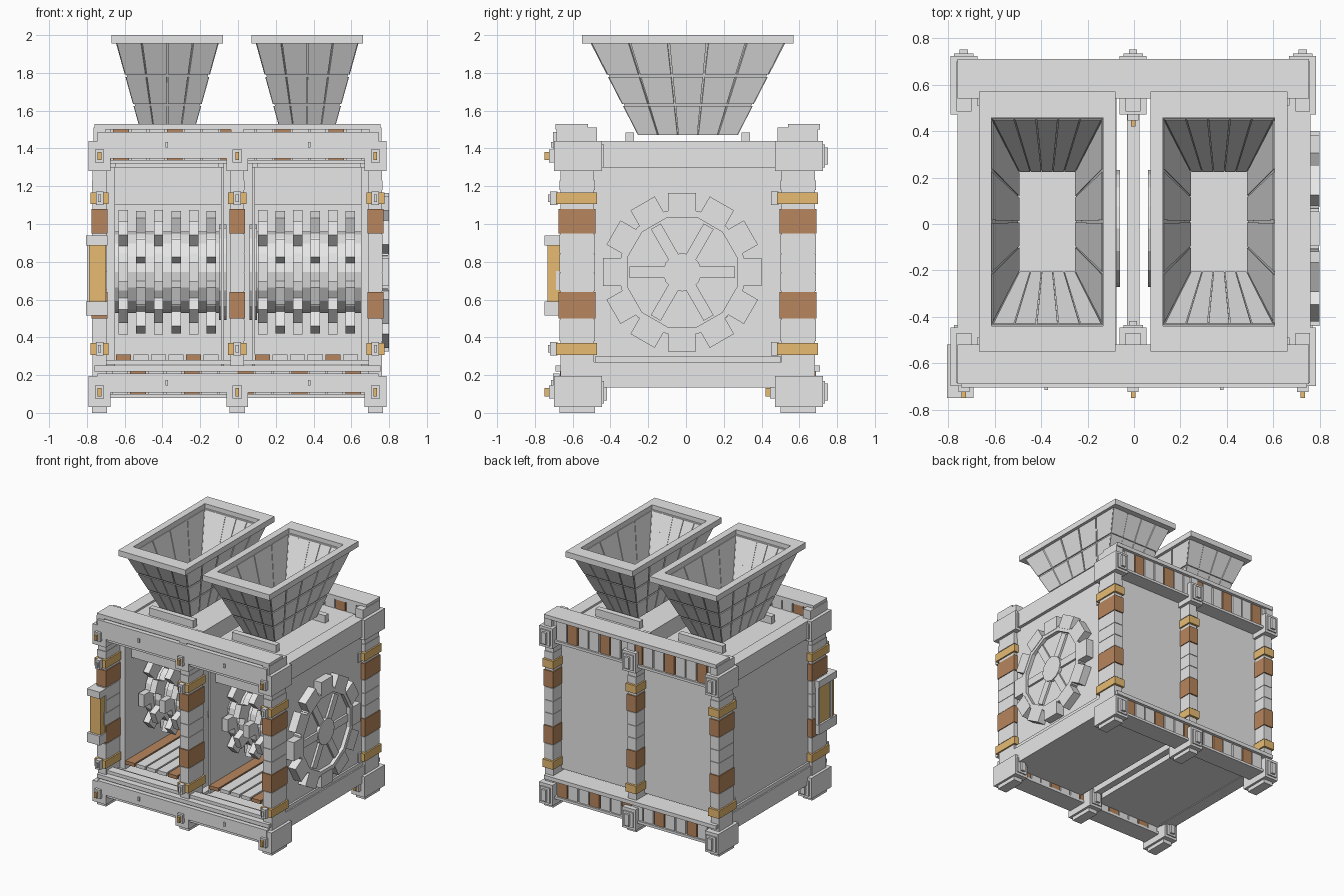
import bpy, bmesh, math
from mathutils import Matrix, Vector

if "Cube" in bpy.data.objects:
    bpy.data.objects.remove(bpy.data.objects["Cube"], do_unlink=True)


def material(name, rgb):
    mat = bpy.data.materials.new(name)
    mat.use_nodes = True
    color = (*rgb, 1)
    mat.diffuse_color = color
    mat.node_tree.nodes["Principled BSDF"].inputs["Base Color"].default_value = color
    return mat


GREY = material("light grey metal", (.8, .8, .8))
COPPER = material("copper", (.48, .24, .11))
GOLD = material("gold", (.8, .5, .17))
Y_CENTRE = .01


def finish(name, bm, mat):
    bmesh.ops.recalc_face_normals(bm, faces=bm.faces[:])
    mesh = bpy.data.meshes.new(name)
    bm.to_mesh(mesh)
    bm.free()
    mesh.materials.append(mat)
    obj = bpy.data.objects.new(name, mesh)
    bpy.context.collection.objects.link(obj)
    return obj


def add_block(bm, x, y, z):
    """Add an axis-aligned block spanning three (low, high) ranges."""
    centre = Vector([sum(r) / 2 for r in (x, y, z)])
    size = [abs(r[1] - r[0]) for r in (x, y, z)]
    bmesh.ops.create_cube(bm, size=1, matrix=Matrix.Translation(centre) @ Matrix.Diagonal((*size, 1)))


def block(name, mat, x, y, z, mirror_x=False, mirror_y=False):
    bm = bmesh.new()
    for sx in (1, -1) if mirror_x else (1,):
        for sy in (1, -1) if mirror_y else (1,):
            add_block(bm, [sx * v for v in x], [sy * v + Y_CENTRE for v in y], z)
    return finish(name, bm, mat)


def around(centre, half):
    return centre - half, centre + half


def wheel(name, x, segments, disc_radius=0, teeth=None, phase=0):
    """Wheel about the x axis; teeth is (root radius, tip radius, width)."""
    bm = bmesh.new()
    axle = Matrix.Translation((sum(x) / 2, -.02, .745))
    width = x[1] - x[0]
    if disc_radius:
        bmesh.ops.create_cone(bm, cap_ends=True, segments=segments * 2, radius1=disc_radius, radius2=disc_radius,
                              depth=width, matrix=axle @ Matrix.Rotation(math.pi / 2, 4, "Y"))
    if teeth:
        root, tip, tooth_width = teeth
        for i in range(segments):
            turn = Matrix.Rotation(math.tau * (i + phase) / segments, 4, "X")
            shift = Matrix.Translation((0, 0, (root + tip) / 2))
            size = Matrix.Diagonal((width, tooth_width, tip - root, 1))
            bmesh.ops.create_cube(bm, size=1, matrix=axle @ turn @ shift @ size)
    return finish(name, bm, GREY)


# Upright posts with feet, brackets, copper sleeves and gold clamps; the back set repeats the front one
for place, xc in (("left", .727), ("middle", -.004), ("right", -.733)):
    for row, shift in (("front", 0), ("back", 1.17)):
        def part(name, mat, half, y, z):
            block(f"{name}_{place}_{row}", mat, around(xc, half), [v + shift for v in y], z)

        depth = (-.68, -.492)
        part("post", GREY, .036, (-.674, -.498), (.18, 1.3))
        for low, high in ((.38, .495), (.645, .74), (.744, .84), (.844, .945), (1.18, 1.23)):
            part("post_segment", GREY, .039, depth, (low, high))
        for low, high in ((.5, .64), (.95, 1.08)):
            part("copper_sleeve", COPPER, .042, (-.684, -.488), (low, high))
        for low in (.307, 1.105):
            part("gold_clamp", GOLD, .048, (-.698, -.48), (low, low + .063))
            part("clamp_bolt", GREY, .02, (-.73, -.69), around(low + .032, .036))
            part("clamp_pin", GREY, .008, (-.74, -.73), around(low + .032, .02))
        part("foot", GREY, .058, (-.708, -.455), (.03, .195))
        part("foot_pad", GREY, .04, depth, (0, .03))
        part("top_bracket", GREY, .058, (-.708, -.455), (1.28, 1.44))
        part("beam_end", GREY, .032, (-.695, -.48), (1.44, 1.51))
        for mid in (.11, 1.36):
            part("bolt_plate", GREY, .024, (-.735, -.7), around(mid, .035))
            part("gold_stud", GOLD, .01, (-.76, -.73), around(mid, .022))
            part("rear_plate", GREY, .042, (-.46, -.445), around(mid, .06))
            part("rear_stud", GREY, .018, (-.45, -.428), around(mid, .045))

# Front and back beams, each with a row of grey and copper blocks between lips
pitch = .095
for level, low, high, first in (("bottom", .1, .22, -.625), ("top", 1.34, 1.5, -.715)):
    block(f"{level}_beam_core", GREY, (-.74, .74), (.545, .66), (low, high), mirror_y=True)
    block(f"{level}_beam_upper_lip", GREY, (-.76, .755), (.53, .7), (high, high + .03), mirror_y=True)
    block(f"{level}_beam_lower_lip", GREY, (-.75, .75), (.53, .69), (low - .02, low), mirror_y=True)
    block(f"{level}_front_plate", GREY, (-.745, .745), (-.68, -.715), (low + .008, high - .012))
    block(f"{level}_front_rivet", GREY, (.37, .385), (-.7, -.725), around((low + high) / 2, .015), mirror_x=True)
    for i in range(15):
        block(f"{level}_beam_block", COPPER if i % 3 == 1 else GREY, around(first + i * pitch, .042),
              (.535, .677), (low, high), mirror_y=True)
        if first + (i + 2) * pitch > .76:
            break
block("front_tray_rail", GREY, (-.75, .75), (-.59, -.66), (.255, .28))

# Side walls, side beams and the centre beam
block("side_wall", GREY, (.65, .735), (-.5, .5), (.2, 1.38), mirror_x=True)
block("side_upper_beam", GREY, (.66, .76), (-.5, .5), (1.3, 1.44), mirror_x=True)
block("side_lower_beam", GREY, (.66, .76), (-.5, .5), (.135, .27), mirror_x=True)
block("side_ledge", GREY, (.66, .75), (-.49, .49), (.27, .3), mirror_x=True)
block("centre_beam", GREY, (-.03, .024), (-.5, .5), (.14, .22))
block("back_panel", GREY, (-.7, .7), (.53, .57), (.27, 1.34))

# Twin crushing chambers
block("chamber_roof", GREY, (.075, .68), (-.53, .53), (1.3, 1.425), mirror_x=True)
block("chamber_roof_end", GREY, (.1, .65), (.5, .56), (1.3, 1.425), mirror_x=True, mirror_y=True)
block("chamber_inner_wall", GREY, (.075, .09), (-.49, .5), (.14, 1.32), mirror_x=True)
block("chamber_front_shield", GREY, (.09, .65), (-.42, -.39), (1.1, 1.3), mirror_x=True)
block("chamber_floor", GREY, (.075, .7), (-.54, .54), (.14, .24), mirror_x=True)

# Floor planks, and crushing rollers with staggered toothed wheels
spacing = .093
for s, first in ((1, .13), (-1, -.607)):
    wheel("roller_drum", sorted((s * .09, s * .65)), 8, .215)
    wheel("roller_end_disc", sorted((s * .06, s * .1)), 8, .252)
    for i in range(6):
        xc = first + i * spacing
        wheel("crusher_wheel", around(xc, .025), 8, .255, (.245, .33, .1), phase=(i % 2) / 2)
        block("floor_plank", COPPER if i in (0, 4) else GREY, around(xc, .04), (-.5, .5), (.28, .308))

# Large drive wheel on the left side
wheel("drive_wheel_disc", (.73, .768), 12, .31)
wheel("drive_wheel_ring", (.73, .797), 12, teeth=(.29, .325, .172))
wheel("drive_wheel_teeth", (.73, .8), 12, teeth=(.315, .42, .148))
wheel("drive_wheel_spokes", (.73, .785), 6, teeth=(.09, .28, .06), phase=.5)
wheel("drive_wheel_hub", (.73, .792), 6, .102)

# Control box wrapped round the right front post
block("control_box_core", GOLD, (-.79, -.7), (-.742, -.55), (.58, .89))
for low, high in ((.515, .59), (.885, .94)):
    block("control_box_cap", GREY, (-.805, -.692), (-.76, -.53), (low, high))
for y in (-.7, -.545):
    block("control_box_edge", GREY, (-.798, -.77), around(y, .012), (.58, .89))
block("control_box_latch", GREY, (-.71, -.694), (-.697, -.68), (.65, .75))

# Hoppers: tapered shells with raised plates and a heavy rim
BASE, TOP = 1.47, 1.965


def wall_point(side, u, t, bottom, top, offset):
    """Point on a tapered wall: u runs along it, t runs up it."""
    half = [b + (a - b) * t + offset for a, b in zip(top, bottom)]
    z = BASE + (TOP - BASE) * t
    s = 1 if side % 2 else -1
    if side < 2:
        return Vector((u * half[0], s * half[1], z))
    return Vector((s * half[0], u * half[1], z))


def add_wall_plates(bm, bottom, top, offset, columns, rows):
    for side in range(4):
        count = columns[side // 2]
        for col in range(count):
            for t_low, t_high in rows:
                verts = []
                for t in (t_low, t_high):
                    for edge in (col + .03, col + .97):
                        for off in (0, offset):
                            point = wall_point(side, 2 * edge / count - 1, t, bottom, top, off)
                            verts.append(bm.verts.new(point))
                bmesh.ops.convex_hull(bm, input=verts)


outer = ((.127, .255), (.265, .51))
inner = ((.125, .22), (.24, .445))
corners = ((-1, -1), (1, -1), (1, 1), (-1, 1))
for centre, tag in ((.366, "left"), (-.374, "right")):
    bm = bmesh.new()
    rings = []
    for half, z in ((outer[0], BASE), (outer[1], TOP), (inner[1], TOP), (inner[0], BASE)):
        rings.append([bm.verts.new((cx * half[0], cy * half[1], z)) for cx, cy in corners])
    for k, ring in enumerate(rings):
        after = rings[(k + 1) % 4]
        for i in range(4):
            j = (i + 1) % 4
            bm.faces.new((ring[i], ring[j], after[j], after[i]))
    add_wall_plates(bm, *outer, .009, (4, 5), ((0, .31), (.335, .625), (.65, .98)))
    add_wall_plates(bm, *inner, -.005, (5, 4), ((0, .99),))
    for e in (-1, 1):
        add_block(bm, (-.295, .295), sorted((e * .45, e * .56)), (1.955, 2))
        add_block(bm, sorted((e * .24, e * .295)), (-.45, .45), (1.955, 2))
    hopper = finish(f"hopper_{tag}", bm, GREY)
    hopper.location = (centre, Y_CENTRE, 0)
block("hopper_support", GREY, (.17, .56), (.285, .33), (1.42, 1.485), mirror_x=True, mirror_y=True)
